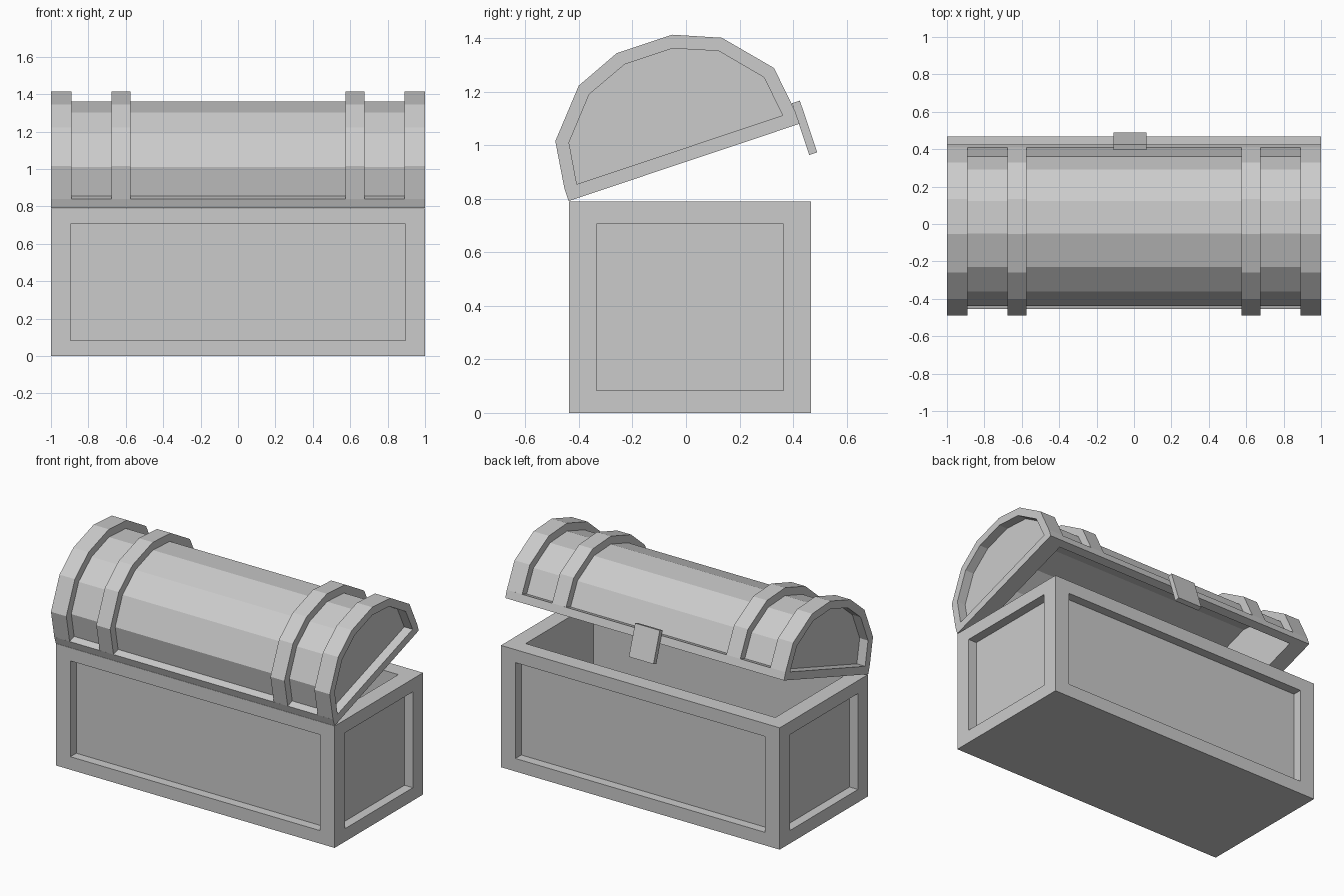
import bpy, bmesh, math
from mathutils import Matrix, Vector

if "Cube" in bpy.data.objects:
    bpy.data.objects.remove(bpy.data.objects["Cube"])

# lid frame: hinge on the front top edge, tilted open; local y centred on the lid
HINGE = Matrix.Translation((0, -0.438, 0.792))
LID = HINGE @ Matrix.Rotation(math.radians(18.5), 4, 'X') @ Matrix.Translation((0, 0.454, 0))


def finish(name, bm, matrix=None):
    bmesh.ops.recalc_face_normals(bm, faces=bm.faces)
    mesh = bpy.data.meshes.new(name)
    bm.to_mesh(mesh)
    bm.free()
    obj = bpy.data.objects.new(name, mesh)
    bpy.context.collection.objects.link(obj)
    if matrix:
        obj.matrix_world = matrix
    return obj


def cube(bm, lo, hi):
    lo, hi = Vector(lo), Vector(hi)
    m = Matrix.Translation((lo + hi) / 2) @ Matrix.Diagonal((*(hi - lo), 1))
    return bmesh.ops.create_cube(bm, size=1, matrix=m)


def sink(bm, face, margin, depth):
    """Leave a flat border with a margin per axis, then push the panel in."""
    n, c = face.normal.copy(), face.calc_center_median()
    bmesh.ops.inset_individual(bm, faces=[face], thickness=0.02)
    for v in face.verts:
        for a in range(3):
            if abs(n[a]) < 0.5:
                s = 1 if v.co[a] > c[a] else -1
                v.co[a] += s * (0.02 - margin[a])
    panel = bmesh.ops.extrude_discrete_faces(bm, faces=[face])['faces'][0]
    for v in panel.verts:
        v.co -= n * depth


def arch(half):
    """Mirror a half profile (base to crown) into a full arch."""
    return [(-y, z) for y, z in half] + [(y, z) for y, z in reversed(half)]


def prism(name, profile, x0, x1):
    bm = bmesh.new()
    face = bm.faces.new([bm.verts.new((x0, y, z)) for y, z in profile])
    ext = bmesh.ops.extrude_face_region(bm, geom=[face], use_keep_orig=True)
    for v in ext['geom']:
        if isinstance(v, bmesh.types.BMVert):
            v.co.x = x1
    return finish(name, bm, LID)


def arched_strip(name, outer, inner, x0, x1):
    return prism(name, outer + inner[::-1], x0, x1)


# open box with a sunken panel on each side
bm = bmesh.new()
cube(bm, (-1, -0.438, 0), (1, 0.468, 0.79))
bm.normal_update()
for f in list(bm.faces):
    if f.normal.z > -0.5:
        sink(bm, f, (0.11, 0.11, 0.09), 0.70 if f.normal.z > 0.5 else 0.06)
finish("chest_box", bm)

# lid profiles
outer = arch([(0.455, 0.048), (0.431, 0.228), (0.282, 0.397), (0.109, 0.467)])
inner = arch([(0.406, 0.048), (0.384, 0.207), (0.255, 0.354), (0.094, 0.418)])
cavity = arch([(0.394, 0.048), (0.370, 0.201), (0.246, 0.341), (0.089, 0.404)])

# curved lid shell, its sunken ends and the raised bands
arched_strip("lid_shell", inner, cavity, -0.94, 0.94)
for side, s in (("left", -1), ("right", 1)):
    prism(f"lid_end_{side}", inner, s * 0.89, s * 0.94)
    arched_strip(f"end_band_{side}", outer, inner, s * 0.89, s * 1.0)
    arched_strip(f"middle_band_{side}", outer, inner, s * 0.575, s * 0.675)

# lid rim frame
bm = bmesh.new()
for s in (-1, 1):
    ys = sorted((s * 0.404, s * 0.455))
    xs = sorted((s * 0.89, s * 1.0))
    cube(bm, (-1, ys[0], 0), (1, ys[1], 0.05))
    cube(bm, (xs[0], -0.404, 0), (xs[1], 0.404, 0.05))
finish("lid_rim", bm, LID)

# latch plate hanging from the lid
bm = bmesh.new()
cube(bm, (-0.11, 0.453, -0.122), (0.067, 0.484, 0.082))
finish("latch", bm, LID)
